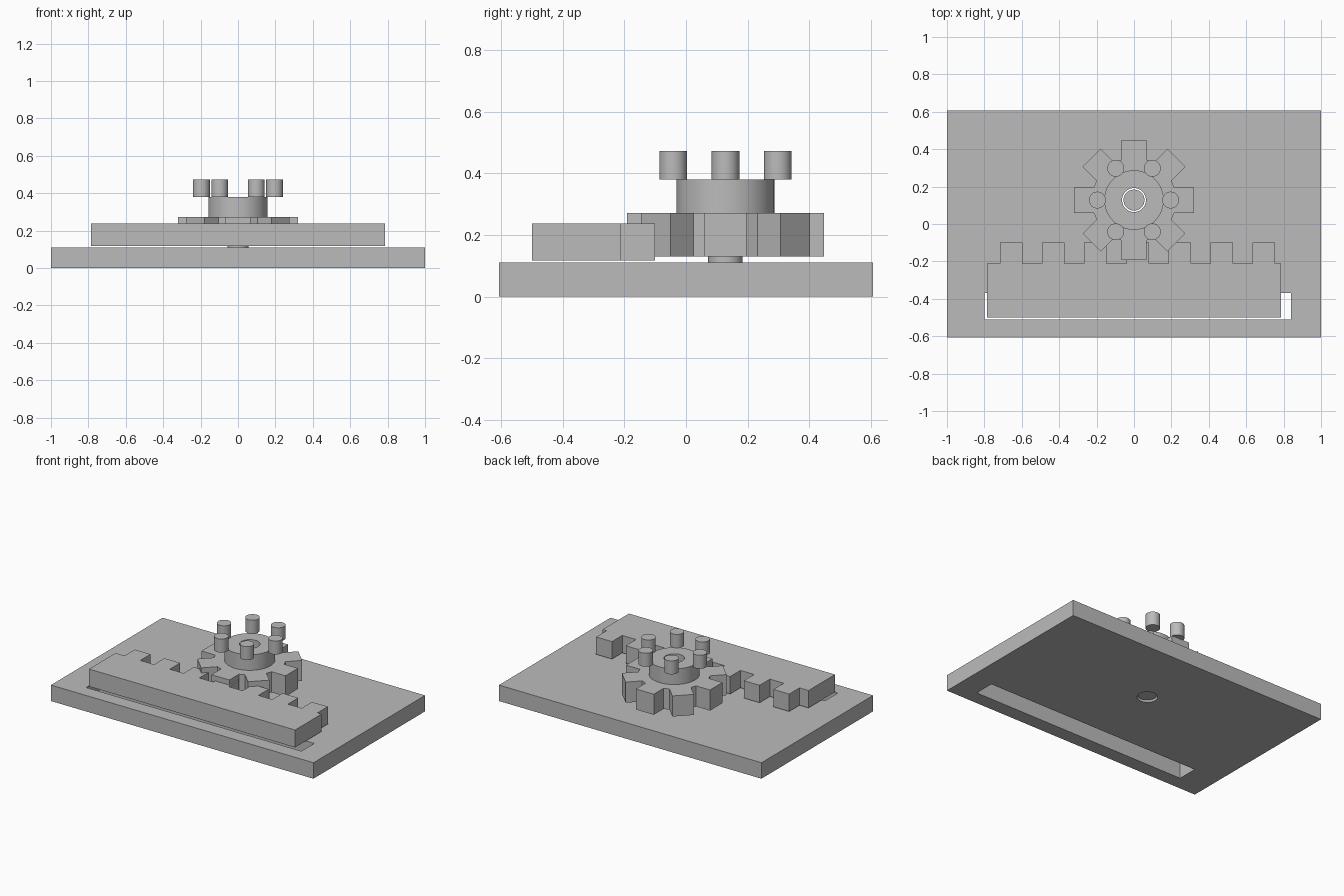
import bpy
import bmesh
from math import cos, sin, pi
from mathutils import Matrix, Vector

cube = bpy.data.objects.get("Cube")
if cube:
    bpy.data.objects.remove(cube, do_unlink=True)

grey = bpy.data.materials.new("plain grey")
grey.use_nodes = True
colour = (0.5, 0.5, 0.5, 1)
grey.diffuse_color = colour
grey.node_tree.nodes["Principled BSDF"].inputs["Base Color"].default_value = colour

GEAR_Y = 0.128
BORE = 0.064


def circle(radius, x=0, y=GEAR_Y, sides=48):
    return [(x + radius * cos(2 * pi * i / sides), y + radius * sin(2 * pi * i / sides))
            for i in range(sides)]


def rectangle(x0, x1, y0, y1):
    return [(x0, y0), (x1, y0), (x1, y1), (x0, y1)]


def plate(name, loops, z0, z1):
    """Extrude an outline, with any further loops as holes, from z0 to z1."""
    bm = bmesh.new()
    edges = []
    for loop in loops:
        verts = [bm.verts.new((x, y, z0)) for x, y in loop]
        edges += [bm.edges.new((v, verts[i - 1])) for i, v in enumerate(verts)]
    bmesh.ops.triangle_fill(bm, use_beauty=True, use_dissolve=False, edges=edges)
    result = bmesh.ops.extrude_face_region(bm, geom=bm.faces[:], use_keep_orig=True)
    top = [g for g in result["geom"] if isinstance(g, bmesh.types.BMVert)]
    bmesh.ops.translate(bm, verts=top, vec=(0, 0, z1 - z0))
    bmesh.ops.recalc_face_normals(bm, faces=bm.faces[:])
    mesh = bpy.data.meshes.new(name)
    bm.to_mesh(mesh)
    bm.free()
    mesh.materials.append(grey)
    obj = bpy.data.objects.new(name, mesh)
    bpy.context.collection.objects.link(obj)
    bpy.ops.object.select_all(action="DESELECT")
    obj.select_set(True)
    bpy.context.view_layer.objects.active = obj
    bpy.ops.object.shade_smooth_by_angle(angle=pi / 6)


# Base plate with the long slot and the shaft hole
plate("base_plate", [rectangle(-1, 1, -0.607, 0.607),
                     rectangle(-0.80, 0.84, -0.51, -0.37),
                     circle(BORE)], 0, 0.11)

# Toothed rack: square teeth along its back edge
rack = [(0.785, -0.50), (-0.785, -0.50), (-0.785, -0.212)]
for i in range(7):
    x = -0.716 + 0.225 * i
    rack += [(x, -0.212), (x, -0.10), (x + 0.12, -0.10), (x + 0.12, -0.212)]
rack.append((0.785, -0.212))
plate("rack", [rack], 0.117, 0.237)

# Gear wheel: eight straight-sided teeth
ROOT, TIP, HALF = 0.215, 0.32, 0.068
gear = []
for i in range(8):
    turn = Matrix.Rotation(i * pi / 4, 2)
    for corner in ((ROOT, -HALF), (TIP, -HALF), (TIP, HALF), (ROOT, HALF)):
        x, y = turn @ Vector(corner)
        gear.append((x, y + GEAR_Y))
plate("gear_wheel", [gear, circle(BORE)], 0.13, 0.272)

# Hub, shaft and the ring of pegs
plate("gear_hub", [circle(0.159), circle(BORE)], 0.272, 0.38)
plate("shaft", [circle(0.056)], 0.01, 0.33)
for i in range(6):
    a = i * pi / 3
    plate(f"peg_{i + 1}", [circle(0.045, 0.196 * cos(a), GEAR_Y + 0.196 * sin(a), 32)],
          0.38, 0.473)
